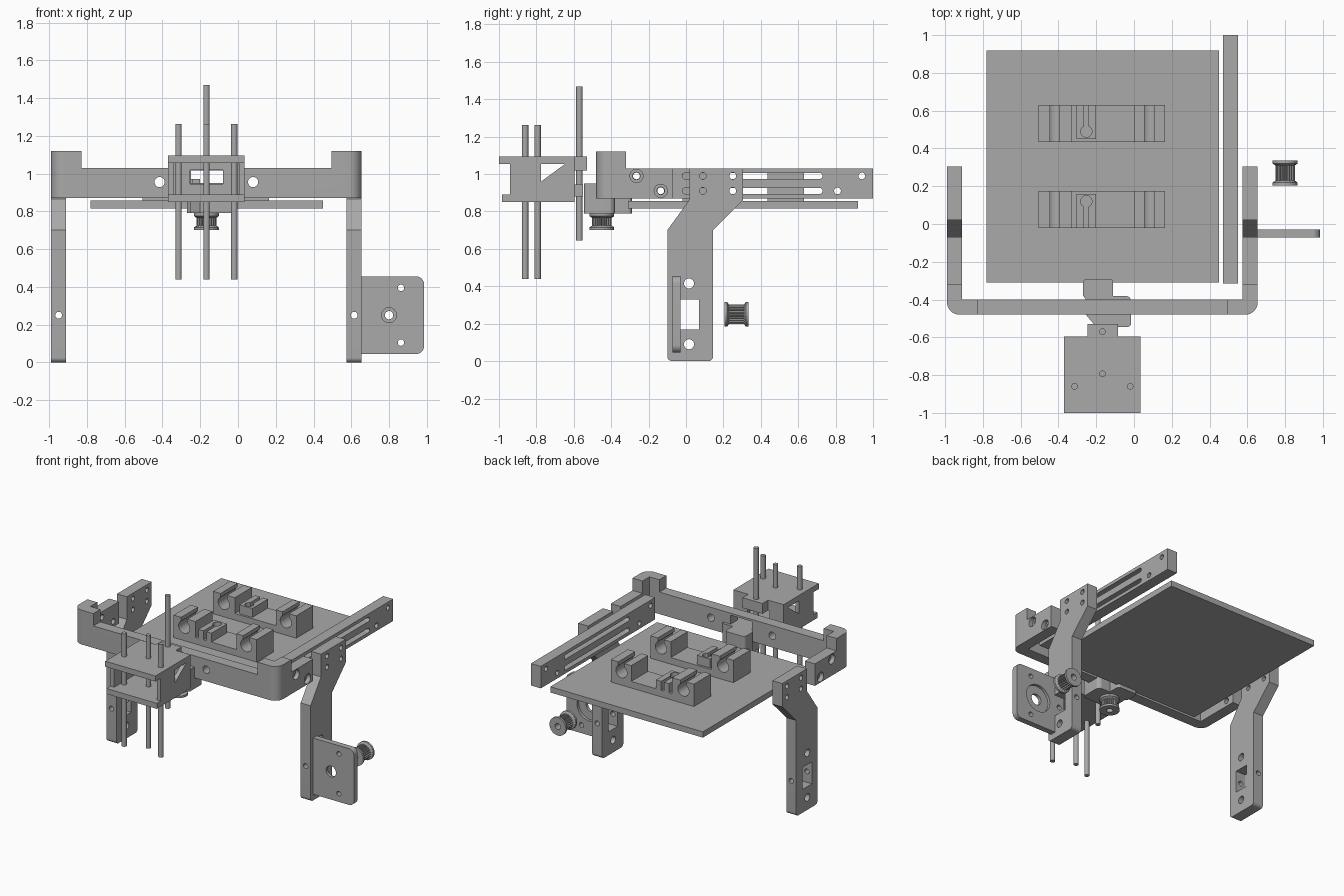
import bpy, bmesh, math
from mathutils import Vector

if "Cube" in bpy.data.objects:
    bpy.data.objects.remove(bpy.data.objects["Cube"])

grey = bpy.data.materials.new("plain_grey")
grey.diffuse_color = (0.4, 0.4, 0.4, 1)
grey.use_nodes = True
grey.node_tree.nodes["Principled BSDF"].inputs["Base Color"].default_value = grey.diffuse_color


def make(name, bm):
    bmesh.ops.recalc_face_normals(bm, faces=bm.faces)
    me = bpy.data.meshes.new(name)
    bm.to_mesh(me)
    bm.free()
    me.materials.append(grey)
    ob = bpy.data.objects.new(name, me)
    bpy.context.collection.objects.link(ob)
    return ob


def place(axis, u, v, w):
    return {'x': (w, u, v), 'y': (u, w, v), 'z': (u, v, w)}[axis]


def outline(pts):
    """Polygon whose points may carry a third value, the corner radius."""
    out = []
    for i, p in enumerate(pts):
        c = Vector(p[:2])
        if len(p) < 3:
            out.append(c)
            continue
        a = (Vector(pts[i - 1][:2]) - c).normalized()
        b = (Vector(pts[(i + 1) % len(pts)][:2]) - c).normalized()
        half = a.angle(b) / 2
        mid = c + (a + b).normalized() * p[2] / math.sin(half)
        s = c + a * p[2] / math.tan(half) - mid
        e = c + b * p[2] / math.tan(half) - mid
        for k in range(9):
            d = s.lerp(e, k / 8).normalized() * p[2]
            out.append(mid + d)
    return out


def prism(name, pts, axis, lo, hi):
    bm = bmesh.new()
    f = bm.faces.new([bm.verts.new(place(axis, p[0], p[1], lo)) for p in outline(pts)])
    r = bmesh.ops.extrude_face_region(bm, geom=[f])
    vs = [g for g in r['geom'] if isinstance(g, bmesh.types.BMVert)]
    bmesh.ops.translate(bm, verts=vs, vec=place(axis, 0, 0, hi - lo))
    return make(name, bm)


def box(name, x0, x1, y0, y1, z0, z1):
    return prism(name, [(x0, y0), (x1, y0), (x1, y1), (x0, y1)], 'z', z0, z1)


def rod(name, axis, u, v, r, lo, hi, n=32):
    pts = [(u + r * math.cos(math.tau * i / n), v + r * math.sin(math.tau * i / n)) for i in range(n)]
    return prism(name, pts, axis, lo, hi)


def cut(ob, *cutters, op='DIFFERENCE'):
    for c in cutters:
        m = ob.modifiers.new("cut", 'BOOLEAN')
        m.operation, m.solver, m.object = op, 'EXACT', c
        bpy.context.view_layer.objects.active = ob
        bpy.ops.object.modifier_apply(modifier=m.name)
        bpy.data.objects.remove(c)


def hole(axis, u, v, r, lo, hi):
    return rod("hole_cutter", axis, u, v, r, lo, hi)


def cbox(*a):
    return box("box_cutter", *a)


# Legs with cranked top, window and bolt holes
for side, x in (("left", -0.99), ("right", 0.575)):
    leg = prism(side + "_leg", [(-.10, 0, .025), (.145, 0, .025), (.145, .70), (.305, .86),
                                (.305, 1.03), (.02, 1.03), (.02, .865), (-.10, .70)], 'x', x, x + .08)
    cut(leg, cbox(x - 1, x + 1, -.035, .07, .17, .33),
        hole('y', x + .04, .25, .018, -.3, .3),
        *[hole('x', .016, z, .027, x - 1, x + 1) for z in (.415, .09)],
        *[hole('x', y, z, .018, x - 1, x + 1) for y in (.09, .25) for z in (.91, .99)])

# U shaped frame with raised L corners
frame = prism("frame", [(-.99, -.48, .065), (.655, -.48, .065), (.655, -.07), (.575, -.07), (.575, -.40),
                        (-.91, -.40), (-.91, -.07), (-.99, -.07)], 'z', .87, 1.12)
cut(frame, cbox(-.83, .495, -.6, 0, 1.03, 1.3), cbox(-1.2, 1.2, -.32, 0, 1.03, 1.3),
    cbox(-.25, -.08, -.6, -.3, .95, 1.015),
    *[hole('y', x, .955, .027, -.6, -.3) for x in (-.415, .08)])
for y, z in ((-.265, .99), (-.135, .91)):
    cut(frame, hole('x', y, z, .02, -1.2, 1.2), hole('x', y, z, .035, .625, 1), hole('x', y, z, .035, -1.2, -.96))

# Slotted side rail
rail = box("side_rail", .47, .55, -.315, 1.0, .87, 1.03)
for z in (.91, .99):
    cut(rail, prism("slot_cutter", [(-.02, z - .016, .0155), (.73, z - .016, .0155),
                                    (.73, z + .016, .0155), (-.02, z + .016, .0155)], 'x', .3, .7))
cut(rail, *[hole('x', y, z, .018, .3, .7) for y, z in ((.94, .99), (.81, .91), (-.265, .99), (-.135, .91))])

# Bed plate with bearing holders and belt clamps
box("bed_plate", -.78, .45, -.31, .92, .815, .857)
for name, y0, y1, yc, s0, s1 in (("front", -.02, .175, .12, -.1, .12), ("rear", .435, .63, .49, .49, .7)):
    h = prism(name + "_bearing_holder", [(-.505, .857), (.165, .857), (.165, 1.02), (0, 1.02), (0, .905),
                                         (-.33, .905), (-.33, 1.02), (-.505, 1.02)], 'y', y0, y1)
    for x in (-.42, .08):
        cut(h, hole('y', x, .955, .045, y0 - .1, y1 + .1), cbox(x - .025, x + .025, y0 - .1, y1 + .1, .96, 1.2))
    c0 = y0 if name == "front" else .45
    c = box(name + "_belt_clamp", -.305, -.2, c0, c0 + .18, .905, .97)
    cut(c, hole('z', -.2525, yc, .03, .8, 1.1), cbox(-.264, -.241, s0, s1, .8, 1.1))

# Centre bracket clasping the frame
bracket = prism("centre_bracket", [(-.27, -.29, .02), (-.11, -.29, .02), (-.11, -.38), (-.015, -.38, .03),
                                   (-.015, -.545, .02), (-.2, -.545), (-.255, -.48), (-.255, -.40),
                                   (-.27, -.38)], 'z', .79, .95)
cut(bracket, cbox(-.5, .3, -.48, -.40, .87, 1.2), hole('z', -.167, -.44, .017, .7, 1.2))

# Tool carriage: open fronted box with triangular side windows
car = prism("tool_carriage", [(-1, 1.095), (-.595, 1.095), (-.595, .85), (-.985, .85), (-.985, .89),
                              (-.94, .89), (-.94, 1.055), (-1, 1.055)], 'x', -.37, .035)
cut(car, cbox(-.34, .005, -1.2, -.625, .89, 1.055), cbox(-.255, -.08, -.7, -.5, .945, 1.02),
    prism("triangle_cutter", [(-.775, 1.055), (-.645, 1.055), (-.775, .96)], 'x', -.6, .3))
box("upper_carriage_tab", -.245, -.085, -.595, -.53, 1.02, 1.095)
box("lower_carriage_tab", -.245, -.085, -.595, -.55, .88, .945)

# Vertical rods
for name, x, y, z0, z1 in (("left_rod", -.315, -.86, .44, 1.263), ("right_rod", -.02, -.86, .44, 1.263),
                           ("middle_rod", -.167, -.793, .44, 1.263), ("lead_rod", -.167, -.57, .645, 1.468)):
    rod(name, 'z', x, y, .017, z0, z1)

# Motor plate on the right leg, with a round pocket at the back
plate = prism("motor_plate", [(.655, .045), (.985, .045, .04), (.985, .455, .04), (.655, .455)], 'y', -.072, -.03)
cut(plate, hole('y', .8, .25, .04, -.3, .2), hole('y', .8, .25, .1, -.05, .2),
    *[hole('y', .863, z, .017, -.3, .2) for z in (.105, .395)])


# Toothed pulleys with tapered flanges
def pulley(name, axis, u, v, lo, L, n=80):
    bm = bmesh.new()
    rings = []
    for h, r, t in ((0, .022, 0), (0, .066, 0), (.015, .066, 0), (.025, .052, .008), (L - .025, .052, .008),
                    (L - .015, .066, 0), (L, .066, 0), (L, .022, 0)):
        ring = []
        for i in range(n):
            q = r - t * (i % 4 < 2)
            a = math.tau * i / n
            ring.append(bm.verts.new(place(axis, u + q * math.cos(a), v + q * math.sin(a), lo + h)))
        rings.append(ring)
    for k, a in enumerate(rings):
        b = rings[(k + 1) % len(rings)]
        for i in range(n):
            j = (i + 1) % n
            bm.faces.new((a[i], a[j], b[j], b[i]))
    make(name, bm)


pulley("side_pulley", 'y', .8, .25, .205, .13)
pulley("centre_pulley", 'z', -.167, -.45, .70, .09)

# Smooth round walls, keep edges sharp
bpy.ops.object.select_all(action='SELECT')
bpy.ops.object.shade_smooth_by_angle(angle=math.radians(25))
